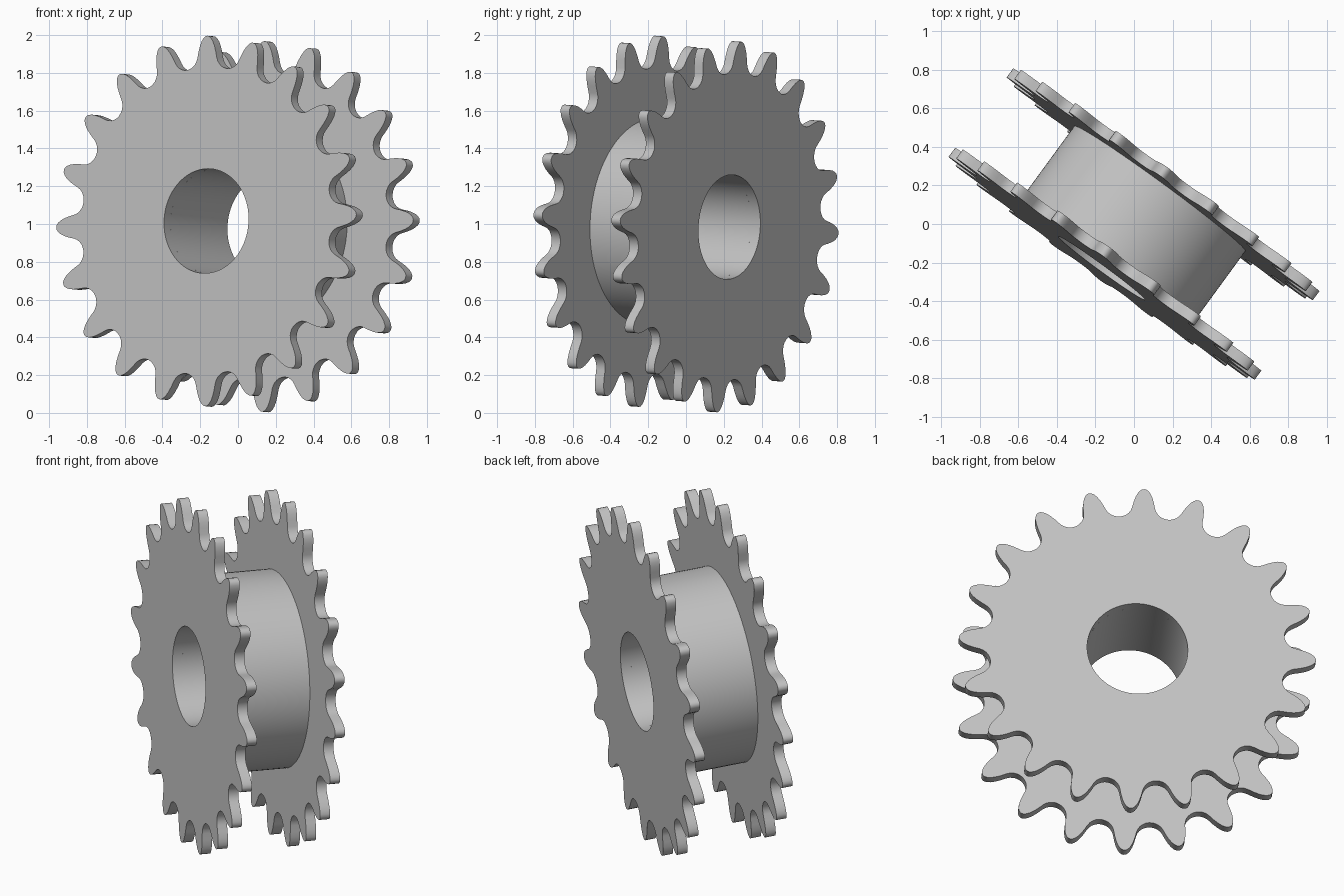
import bpy
import bmesh
from math import sin, cos, pi, radians, atan2, hypot
from mathutils import Matrix, Vector

cube = bpy.data.objects.get("Cube")
if cube:
    bpy.data.objects.remove(cube, do_unlink=True)

TEETH = 20
PHASE = radians(2)
HALF = 0.285         # half of the whole width along the axle
PLATE = 0.058        # thickness of each toothed plate
BORE = 0.277
HUB = 0.55

# Plain steel
steel = bpy.data.materials.new("light_grey_steel")
steel.use_nodes = True
steel.diffuse_color = (0.55, 0.55, 0.55, 1)
steel.node_tree.nodes["Principled BSDF"].inputs["Base Color"].default_value = (0.55, 0.55, 0.55, 1)

# Tilted axle frame: local z points out of the front plate
axle = Vector((-0.589, -0.806, 0.056)).normalized()
side = Vector((0, 0, 1)).cross(axle).normalized()
up = axle.cross(side)
frame = Matrix((side, up, axle)).transposed().to_4x4()
frame.translation = (0, 0, 1)


def tooth_profile():
    """Polar (radius, angle) outline of all teeth, rounded seats between them."""
    pitch = 2 * pi / TEETH
    # right half of one tooth: tip, flank, then the round seat
    half = [(0.983, 0.0), (0.980, 0.013), (0.970, 0.025), (0.953, 0.037),
            (0.930, 0.047), (0.900, 0.056)]
    half = [(hypot(r, w), atan2(w, r)) for r, w in half]
    seat_r, seat_c = 0.078, 0.893
    for i in range(6):
        t = radians(68) * (1 - i / 5)
        r, w = seat_c - seat_r * cos(t), seat_r * sin(t)
        half.append((hypot(r, w), pitch / 2 - atan2(w, r)))
    tooth = [(r, -a) for r, a in half[:0:-1]] + half[:-1]
    return [(r, a + k * pitch + PHASE) for k in range(TEETH) for r, a in tooth]


def ring(name, outline, z0, z1):
    """Extruded ring with the given polar outline and the round bore."""
    bm = bmesh.new()

    def loop(points, z):
        return [bm.verts.new((r * cos(a), r * sin(a), z)) for r, a in points]

    bore = [(BORE, a) for r, a in outline]
    loops = [loop(outline, z0), loop(outline, z1), loop(bore, z1), loop(bore, z0)]
    n = len(outline)
    for a, b in zip(loops, loops[1:] + loops[:1]):
        for i in range(n):
            j = (i + 1) % n
            bm.faces.new((a[i], a[j], b[j], b[i]))
    bmesh.ops.recalc_face_normals(bm, faces=bm.faces)
    mesh = bpy.data.meshes.new(name)
    bm.to_mesh(mesh)
    bm.free()
    mesh.materials.append(steel)
    obj = bpy.data.objects.new(name, mesh)
    bpy.context.collection.objects.link(obj)
    obj.matrix_world = frame
    bpy.ops.object.select_all(action='DESELECT')
    obj.select_set(True)
    bpy.context.view_layer.objects.active = obj
    bpy.ops.object.shade_smooth_by_angle(angle=radians(35))


# Two toothed plates joined by a round hub
teeth = tooth_profile()
circle = [(HUB, 2 * pi * i / 96) for i in range(96)]
ring("front_toothed_plate", teeth, HALF - PLATE, HALF)
ring("back_toothed_plate", teeth, -HALF, PLATE - HALF)
ring("hub", circle, PLATE - HALF, HALF - PLATE)
